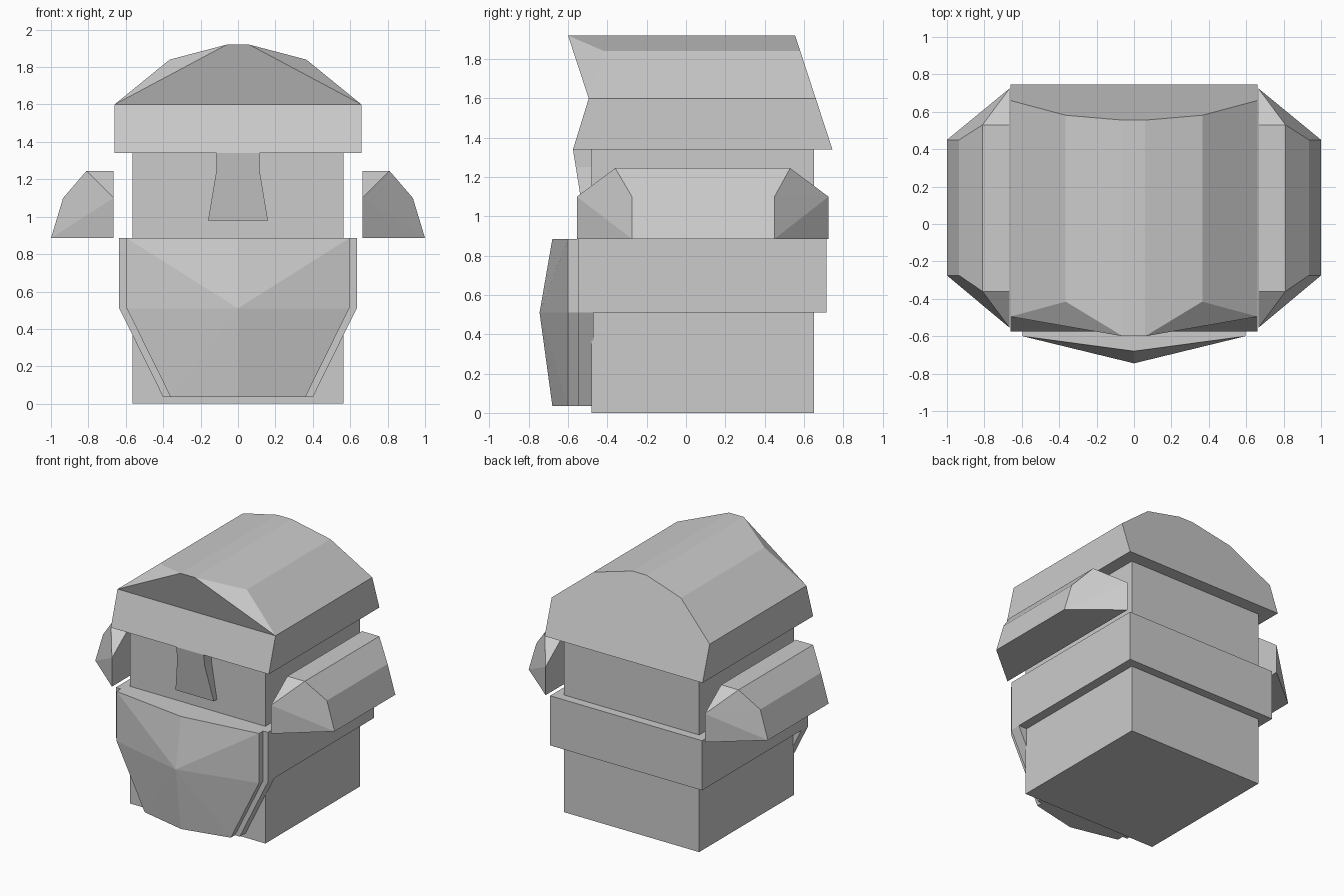
import bpy, bmesh

if "Cube" in bpy.data.objects:
    bpy.data.objects.remove(bpy.data.objects["Cube"])


def build(name, verts, faces):
    bm = bmesh.new()
    vs = [bm.verts.new(v) for v in verts]
    for f in faces:
        bm.faces.new([vs[i] for i in f])
    bmesh.ops.recalc_face_normals(bm, faces=bm.faces)
    me = bpy.data.meshes.new(name)
    bm.to_mesh(me)
    bm.free()
    ob = bpy.data.objects.new(name, me)
    bpy.context.collection.objects.link(ob)
    return ob


def both_sides(half):
    """Close a right-hand outline (x, z) by mirroring it."""
    return half + [(-x, z) for x, z in reversed(half)]


def prism(name, half, front, back):
    """Extrude a mirrored outline in y; front and back give y for a height."""
    pts = both_sides(half)
    n = len(pts)
    verts = [(x, front(z), z) for x, z in pts] + [(x, back(z), z) for x, z in pts]
    sides = [(i, (i + 1) % n, n + (i + 1) % n, n + i) for i in range(n)]
    return build(name, verts, [range(n), range(n, 2 * n)] + sides)


def box(name, w, y0, y1, z0, z1):
    return prism(name, [(w, z0), (w, z1)], lambda z: y0, lambda z: y1)


def hull(name, pts):
    bm = bmesh.new()
    for p in pts:
        bm.verts.new(p)
    bmesh.ops.convex_hull(bm, input=bm.verts)
    bmesh.ops.dissolve_limit(bm, angle_limit=0.01, verts=bm.verts, edges=bm.edges)
    bmesh.ops.recalc_face_normals(bm, faces=bm.faces)
    me = bpy.data.meshes.new(name)
    bm.to_mesh(me)
    bm.free()
    ob = bpy.data.objects.new(name, me)
    bpy.context.collection.objects.link(ob)
    return ob


# Head block and the wider jaw band around it
box("head", 0.565, -0.48, 0.65, 0.0, 1.36)
box("jaw_band", 0.635, -0.55, 0.715, 0.51, 0.885)

# Nose, leaning back towards its wide lower end
prism("nose", [(0.16, 0.98), (0.115, 1.25), (0.115, 1.34)],
      lambda z: -0.575 + (1.34 - z) * 0.16, lambda z: -0.46)

# Beard backing, tapering below the band
prism("beard_backing", [(0.40, 0.035), (0.635, 0.51)],
      lambda z: -0.55, lambda z: -0.47)

# Beard front, ridged along the middle
beard = []
for half_w, ridge, z in [(0.595, -0.68, 0.885), (0.595, -0.745, 0.51), (0.36, -0.68, 0.035)]:
    beard += [(s * half_w, y, z) for s in (-1, 1) for y in (-0.60, -0.54)]
    beard.append((0, ridge, z))
hull("beard_front", beard)

# Cap with a vaulted top and a peak jutting over the brow
cap = both_sides([(0.66, 1.34), (0.66, 1.60), (0.365, 1.84), (0.06, 1.92)])
front_y = {1.34: -0.575, 1.60: -0.495, 1.84: -0.415, 1.92: -0.60}
verts = [(x, front_y[z], z) for x, z in cap]
verts += [(x, 0.745 - (z - 1.34) * 0.327, z) for x, z in cap]
verts += [(0.115, -0.495, 1.60), (-0.115, -0.495, 1.60)]
faces = [(i, (i + 1) % 8, 8 + (i + 1) % 8, 8 + i) for i in range(8)]
faces += [range(8, 16), (0, 1, 16, 17, 6, 7), (16, 3, 4, 17),
          (1, 2, 3), (1, 3, 16), (6, 5, 4), (6, 4, 17)]
build("cap", verts, faces)

# Ears, bevelled at the front, back and outside
for s, side in ((1, "right"), (-1, "left")):
    ear = []
    for x, z, y0, y1 in [(0.665, 0.885, -0.555, 0.725), (0.665, 1.10, -0.555, 0.725),
                         (1.0, 0.885, -0.275, 0.45), (0.935, 1.10, -0.275, 0.45),
                         (0.81, 1.245, -0.36, 0.53), (0.665, 1.245, -0.36, 0.53)]:
        ear += [(s * x, y0, z), (s * x, y1, z)]
    hull("ear_" + side, ear)
